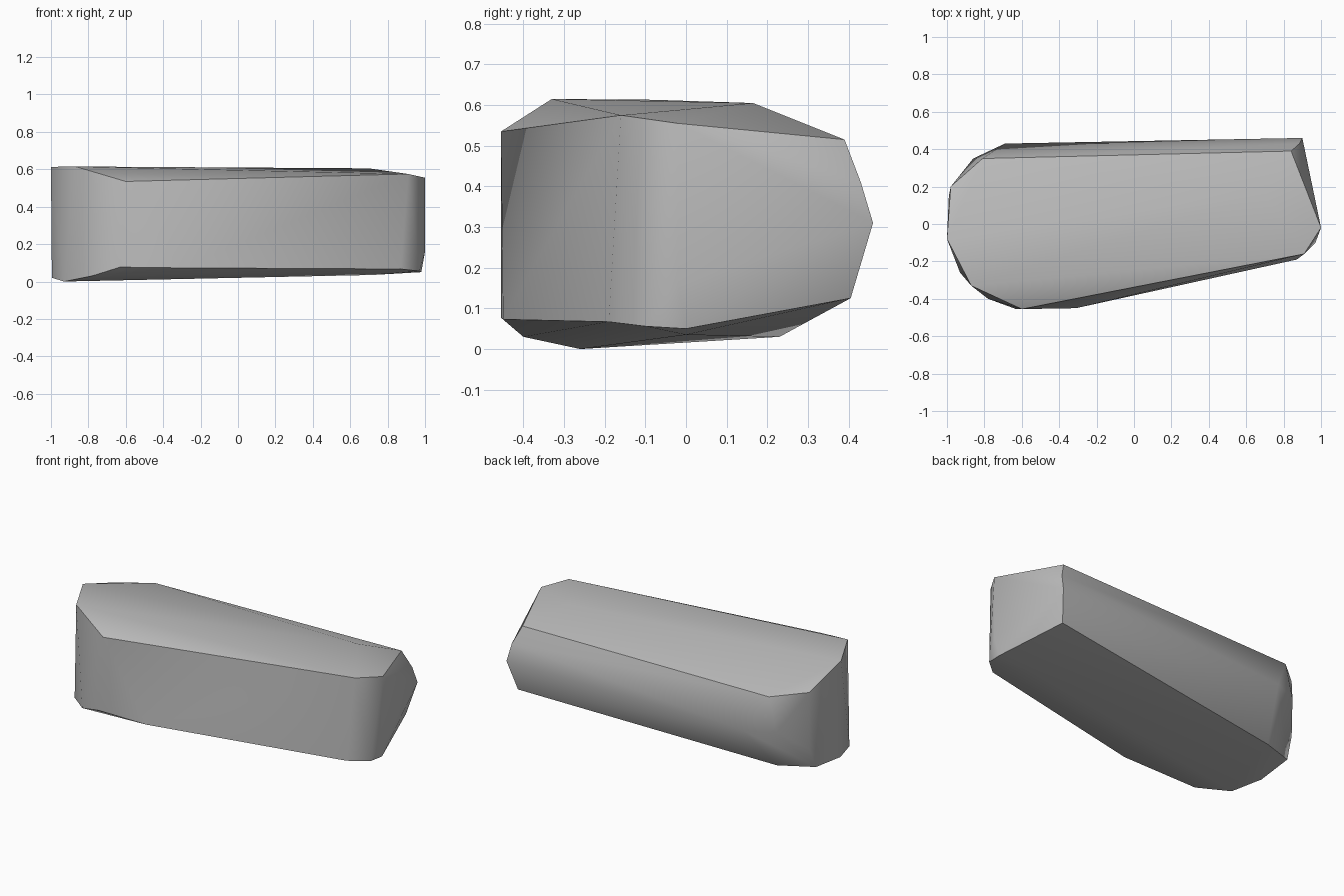
import bpy
import bmesh
import math

# Remove the default object
cube = bpy.data.objects.get("Cube")
if cube:
    bpy.data.objects.remove(cube, do_unlink=True)

# Stone material
stone = bpy.data.materials.new("stone_grey")
stone.use_nodes = True
grey = (0.5, 0.5, 0.5, 1)
stone.diffuse_color = grey
stone.node_tree.nodes["Principled BSDF"].inputs["Base Color"].default_value = grey

# Chipped corners of the slab, by level
upper_rim = [(-.87, -.33, .615), (-.6, -.455, .535), (.91, -.16, .575),
             (1, -.02, .555), (.84, .39, .515), (.7, .165, .605),
             (-.81, .35, .505), (-.98, .2, .52), (-1, -.08, .613)]
middle = [(.9, .46, .31), (.885, .43, .41), (-.69, .43, .295),
          (-.86, .35, .3), (-.98, .2, .17), (1, -.02, .16)]
lower_rim = [(-.93, -.26, 0), (-.78, -.4, .03), (-.63, -.455, .077),
             (-.31, -.45, .073), (.87, -.19, .067), (.97, -.1, .056),
             (.98, 0, .05), (.72, 0, .035), (.86, .405, .125),
             (-.78, .23, .03), (-.99, .15, .045), (-.995, -.08, .02)]

# Faceted slab wrapped around the corners
bm = bmesh.new()
for corner in upper_rim + middle + lower_rim:
    bm.verts.new(corner)
hull = bmesh.ops.convex_hull(bm, input=bm.verts)
loose = [v for v in bm.verts if not v.link_faces]
bmesh.ops.delete(bm, geom=loose, context='VERTS')
bmesh.ops.recalc_face_normals(bm, faces=bm.faces)
mesh = bpy.data.meshes.new("stone_slab")
bm.to_mesh(mesh)
bm.free()
mesh.materials.append(stone)

slab = bpy.data.objects.new("stone_slab", mesh)
bpy.context.collection.objects.link(slab)

# Soft facets with crisp main edges
bpy.ops.object.select_all(action='DESELECT')
slab.select_set(True)
bpy.context.view_layer.objects.active = slab
bpy.ops.object.shade_smooth_by_angle(angle=math.radians(40))
